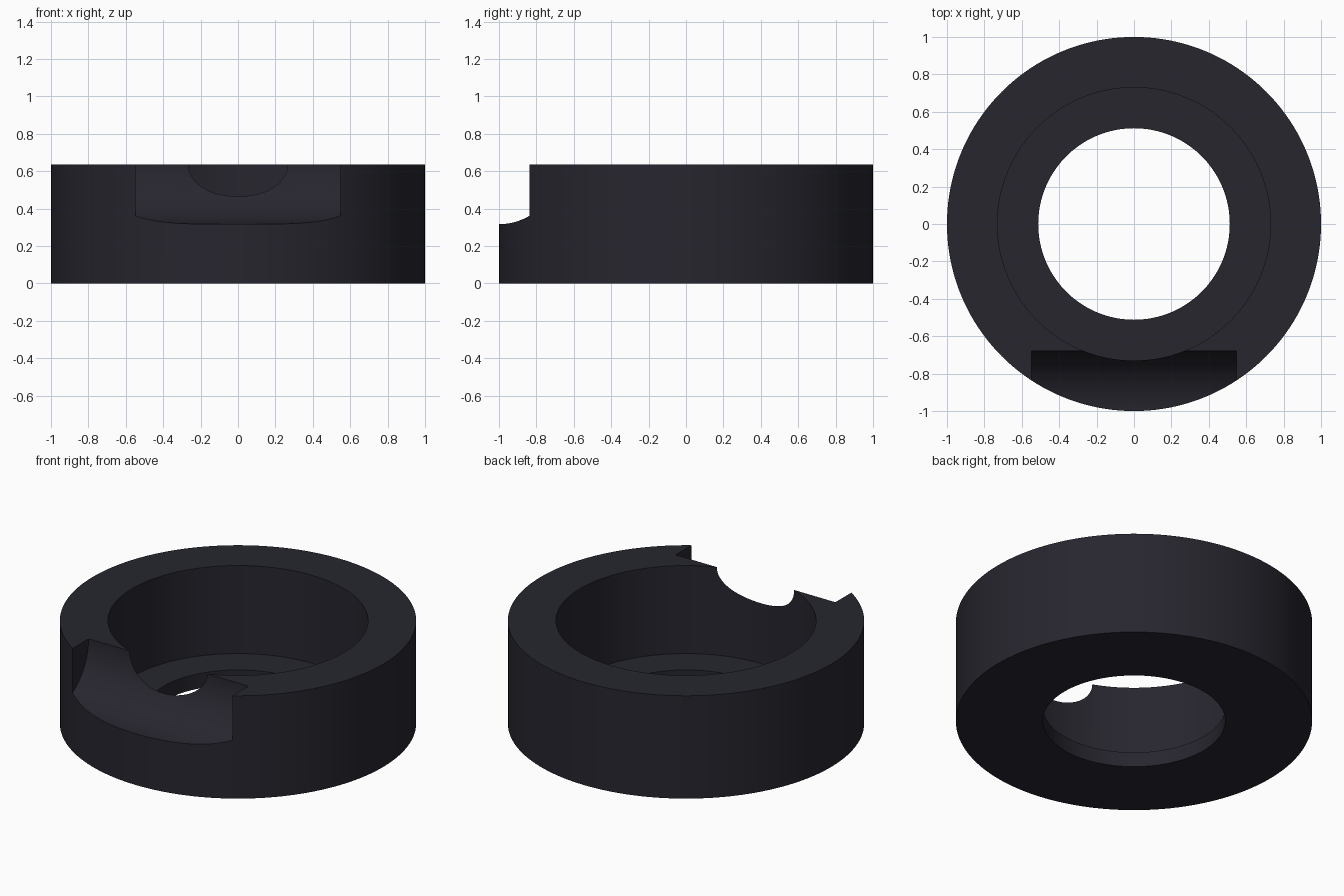
import bpy, bmesh, math

if "Cube" in bpy.data.objects:
    bpy.data.objects.remove(bpy.data.objects["Cube"])

HEIGHT, FLOOR = 0.637, 0.092
OUTER, POCKET, HOLE = 1.0, 0.73, 0.512
SEGMENTS = 160

mat = bpy.data.materials.new("dark slate")
mat.diffuse_color = (0.020, 0.019, 0.028, 1)
mat.use_nodes = True
mat.node_tree.nodes["Principled BSDF"].inputs["Base Color"].default_value = mat.diffuse_color


def finish(name, bm):
    bmesh.ops.recalc_face_normals(bm, faces=bm.faces)
    mesh = bpy.data.meshes.new(name)
    bm.to_mesh(mesh)
    bm.free()
    mesh.materials.append(mat)
    ob = bpy.data.objects.new(name, mesh)
    bpy.context.collection.objects.link(ob)
    return ob


# Ring body: stepped cross-section (radius, height) swept around z
section = [(HOLE, 0), (OUTER, 0), (OUTER, HEIGHT), (POCKET, HEIGHT),
           (POCKET, FLOOR), (HOLE, FLOOR)]
bm = bmesh.new()
rings = []
for i in range(SEGMENTS):
    a = math.tau * i / SEGMENTS
    rings.append([bm.verts.new((r * math.cos(a), r * math.sin(a), z)) for r, z in section])
for i, ring in enumerate(rings):
    after = rings[(i + 1) % SEGMENTS]
    for j in range(len(section)):
        k = (j + 1) % len(section)
        bm.faces.new((ring[j], after[j], after[k], ring[k]))
body = finish("ring_body", bm)

# Cutter for the scooped rest in the front rim: round bar lying along x
bm = bmesh.new()
n, radius, half = 96, 0.32, 0.548
ends = []
for x in (-half, half):
    ends.append([bm.verts.new((x, -1 + radius * math.cos(math.tau * i / n),
                               HEIGHT + radius * math.sin(math.tau * i / n)))
                 for i in range(n)])
    bm.faces.new(ends[-1])
for i in range(n):
    k = (i + 1) % n
    bm.faces.new((ends[0][i], ends[0][k], ends[1][k], ends[1][i]))
cutter = finish("scoop_cutter", bm)
cutter.hide_render = True
cutter.hide_viewport = True

# Cut the scoop and bake the result
cut = body.modifiers.new("scoop", 'BOOLEAN')
cut.operation, cut.solver, cut.object = 'DIFFERENCE', 'EXACT', cutter
bpy.context.view_layer.objects.active = body
body.select_set(True)
bpy.ops.object.modifier_apply(modifier=cut.name)
bpy.data.objects.remove(cutter)
bpy.ops.object.shade_smooth_by_angle(angle=math.radians(30))
